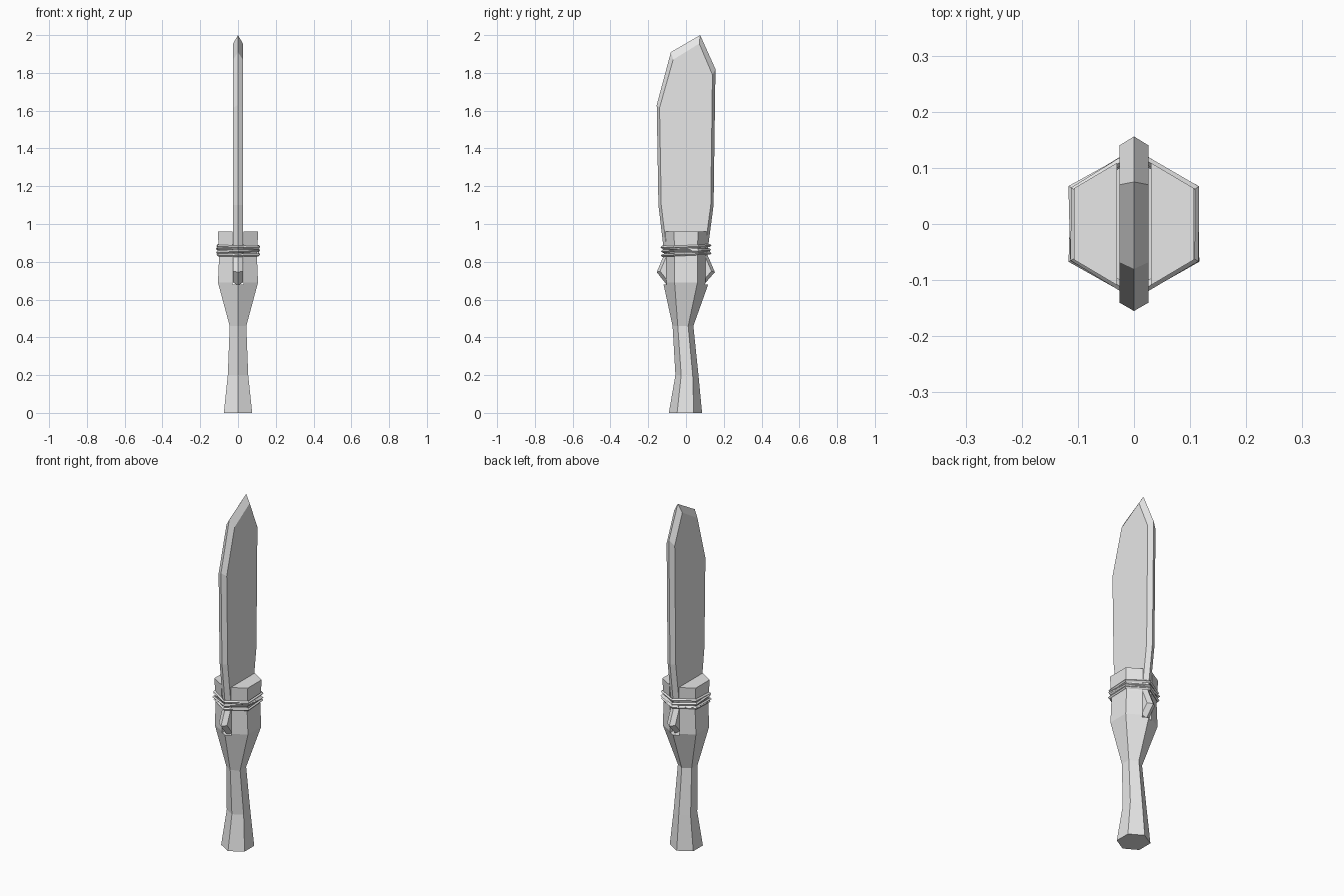
import bpy, bmesh, math

cube = bpy.data.objects.get("Cube")
if cube:
    bpy.data.objects.remove(cube)

grey = bpy.data.materials.new("pale grey")
grey.use_nodes = True
grey.diffuse_color = (0.8, 0.8, 0.8, 1)
grey.node_tree.nodes["Principled BSDF"].inputs["Base Color"].default_value = (0.8, 0.8, 0.8, 1)


def finish(name, bm):
    """Turn a bmesh into a flat shaded object."""
    bmesh.ops.recalc_face_normals(bm, faces=bm.faces)
    mesh = bpy.data.meshes.new(name)
    bm.to_mesh(mesh)
    bm.free()
    mesh.materials.append(grey)
    obj = bpy.data.objects.new(name, mesh)
    bpy.context.collection.objects.link(obj)
    return obj


def bridge(bm, a, b):
    """Join two closed rings of vertices with quads."""
    n = len(a)
    for i in range(n):
        j = (i + 1) % n
        bm.faces.new((a[i], a[j], b[j], b[i]))


# Handle: six-sided loft, each ring is height, y centre, x half width, y radius
bm = bmesh.new()
rings = []
for z, cy, hx, ry in [
    (0, -0.003, 0.075, 0.088),
    (0.2, 0.005, 0.054, 0.061),
    (0.46, -0.016, 0.044, 0.055),
    (0.69, 0.0, 0.106, 0.121),
    (0.83, 0.0, 0.1, 0.12),
    (0.96, 0.0, 0.107, 0.127),
]:
    ring = []
    for k in range(6):
        a = math.radians(30 + 60 * k)
        x = hx * math.cos(a) / math.cos(math.radians(30))
        ring.append(bm.verts.new((x, cy + ry * math.sin(a), z)))
    rings.append(ring)
for low, high in zip(rings, rings[1:]):
    bridge(bm, low, high)
bm.faces.new(rings[0])
bm.faces.new(rings[-1])
handle = finish("handle", bm)

# Slot that splits the top of the handle into two prongs
bm = bmesh.new()
bmesh.ops.create_cube(bm, size=1)
bmesh.ops.scale(bm, vec=(0.06, 0.6, 0.5), verts=bm.verts)
bmesh.ops.translate(bm, vec=(0, 0, 0.93), verts=bm.verts)
cutter = finish("slot_cutter", bm)
cutter.hide_render = True
cut = handle.modifiers.new("slot", 'BOOLEAN')
cut.operation = 'DIFFERENCE'
cut.solver = 'EXACT'
cut.object = cutter
bpy.context.view_layer.update()
graph = bpy.context.evaluated_depsgraph_get()
cut_mesh = bpy.data.meshes.new_from_object(handle.evaluated_get(graph))
handle.modifiers.clear()
handle.data = cut_mesh
bpy.data.objects.remove(cutter)

# Blade: ridge outline and the flat face outline inside it, as (y, z)
ridge = [
    (0.075, 2.0), (0.156, 1.82), (0.146, 1.1), (0.112, 0.84), (0.153, 0.745),
    (0.1, 0.685), (-0.1, 0.675), (-0.155, 0.745), (-0.115, 0.84),
    (-0.146, 1.1), (-0.155, 1.63), (-0.08, 1.91),
]
flat = [
    (0.07, 1.955), (0.14, 1.79), (0.131, 1.1), (0.096, 0.84), (0.135, 0.75),
    (0.09, 0.7), (-0.09, 0.69), (-0.137, 0.75), (-0.099, 0.84),
    (-0.131, 1.1), (-0.14, 1.615), (-0.068, 1.87),
]
bm = bmesh.new()
edge = [bm.verts.new((0, y, z)) for y, z in ridge]
for side in (-1, 1):
    face = [bm.verts.new((side * 0.026, y, z)) for y, z in flat]
    bridge(bm, edge, face)
    bm.faces.new(face)
finish("blade", bm)

# Binding: four thin hexagonal cord loops, each slightly tilted
for n in range(4):
    curve = bpy.data.curves.new("cord", 'CURVE')
    curve.dimensions = '3D'
    curve.bevel_depth = 0.008
    curve.bevel_resolution = 0
    spline = curve.splines.new('POLY')
    spline.points.add(5)
    spline.use_cyclic_u = True
    for k, point in enumerate(spline.points):
        a = math.radians(30 + 60 * k)
        wobble = 0.003 * math.sin(2.3 * n + 1.7 * k)
        r = 0.124 + wobble
        z = 0.84 + 0.014 * n + 0.006 * math.sin(a + 1.9 * n)
        point.co = (r * math.cos(a), r * math.sin(a), z, 1)
    temp = bpy.data.objects.new("cord", curve)
    mesh = bpy.data.meshes.new_from_object(temp)
    bpy.data.objects.remove(temp)
    mesh.materials.clear()
    mesh.materials.append(grey)
    for poly in mesh.polygons:
        poly.use_smooth = False
    loop = bpy.data.objects.new(f"cord_loop_{n + 1}", mesh)
    bpy.context.collection.objects.link(loop)
